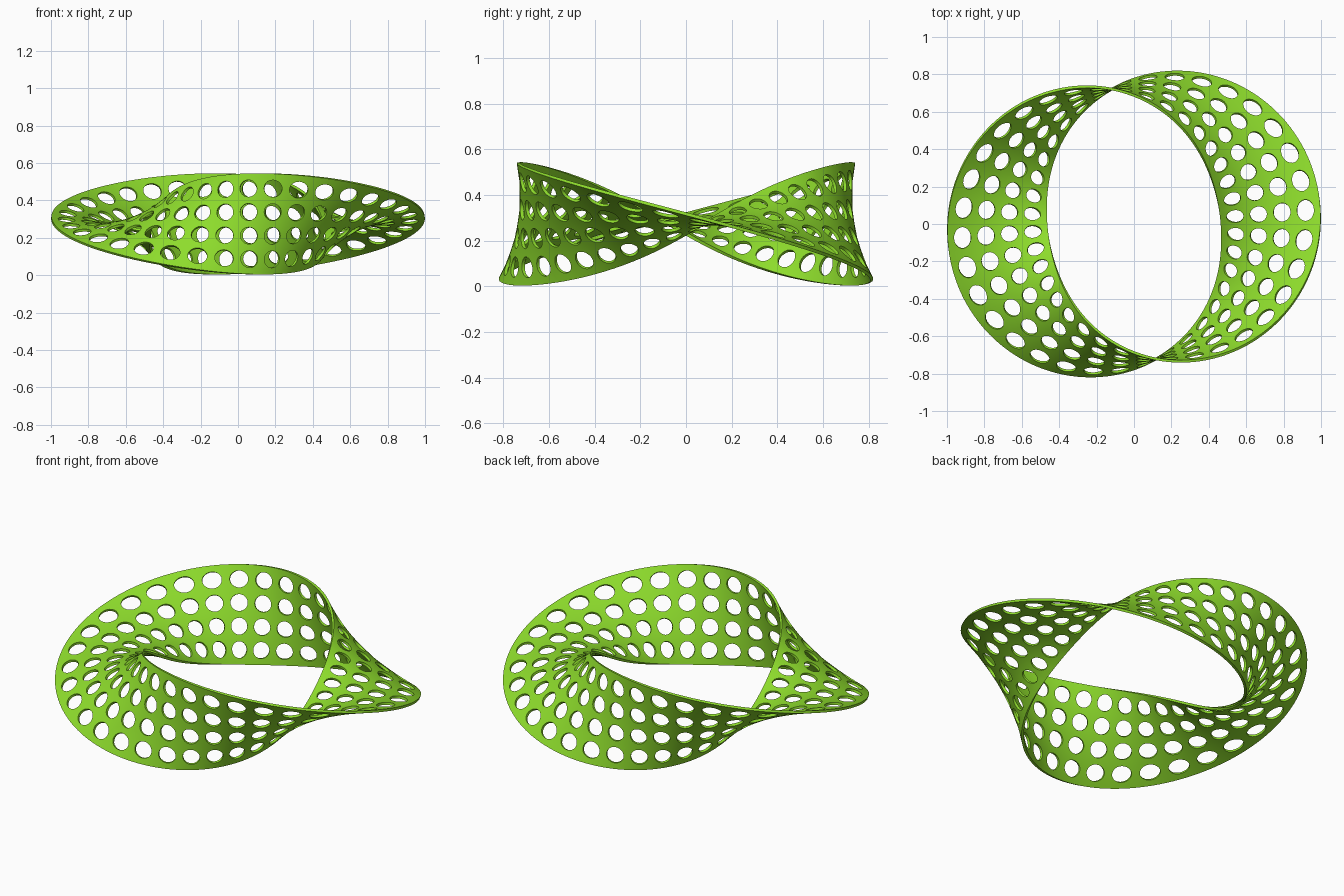
import bpy, bmesh
from math import sin, cos, radians, pi

if "Cube" in bpy.data.objects:
    bpy.data.objects.remove(bpy.data.objects["Cube"])

R, W = 0.731, 0.270          # ring radius, half width of the band
Z0 = 0.274                   # height of the ring's centre line
TWIST = radians(9.3)         # tilt of the band at angle 0
COLS = 36                    # holes around
SEG = 24                     # points per hole
THICK = 0.014
ROWS = [(-W, -0.127, -0.190), (-0.127, 0, -0.0635),
        (0, 0.127, 0.0635), (0.127, W, 0.190)]   # low edge, high edge, hole centre
HOLE_R = 0.0455              # hole radius across the band
STEP = 2 * pi / COLS
HOLE_A = STEP * 0.355        # hole radius around the ring, as an angle
PHASE = radians(-0.5)


def band(theta, w):
    """Point on a ring-shaped band with one full twist."""
    tilt = TWIST - theta
    r = R + w * cos(tilt)
    return (r * cos(theta), r * sin(theta), Z0 + w * sin(tilt))


bm = bmesh.new()
for i in range(COLS):
    mid = PHASE + (i + 0.5) * STEP
    for lo, hi, centre in ROWS:
        # each cell: rectangle outside, round hole inside
        rings = [[], [], []]
        for k in range(SEG):
            a = 2 * pi * k / SEG
            ca, sa = cos(a), sin(a)
            m = max(abs(ca), abs(sa))
            out = (mid + ca / m * STEP / 2, (lo + hi) / 2 + sa / m * (hi - lo) / 2)
            inn = (mid + ca * HOLE_A, centre + sa * HOLE_R)
            for ring, t in zip(rings, (0, 0.5, 1)):
                p = [o + (n - o) * t for o, n in zip(out, inn)]
                ring.append(bm.verts.new(band(*p)))
        for A, B in zip(rings, rings[1:]):
            for k in range(SEG):
                n = (k + 1) % SEG
                bm.faces.new((A[k], A[n], B[n], B[k]))
bmesh.ops.remove_doubles(bm, verts=bm.verts, dist=0.0003)
bmesh.ops.recalc_face_normals(bm, faces=bm.faces)

mesh = bpy.data.meshes.new("twisted_band")
bm.to_mesh(mesh)
bm.free()
obj = bpy.data.objects.new("twisted_band", mesh)
bpy.context.collection.objects.link(obj)
bpy.context.view_layer.objects.active = obj
obj.select_set(True)

# wall thickness
mod = obj.modifiers.new("thickness", 'SOLIDIFY')
mod.thickness = THICK
mod.offset = 0
bpy.ops.object.modifier_apply(modifier=mod.name)
bpy.ops.object.shade_smooth_by_angle(angle=radians(40))

mat = bpy.data.materials.new("lime_green")
mat.diffuse_color = (0.27, 0.72, 0.025, 1)
mat.use_nodes = True
mat.node_tree.nodes["Principled BSDF"].inputs["Base Color"].default_value = mat.diffuse_color
obj.data.materials.append(mat)
